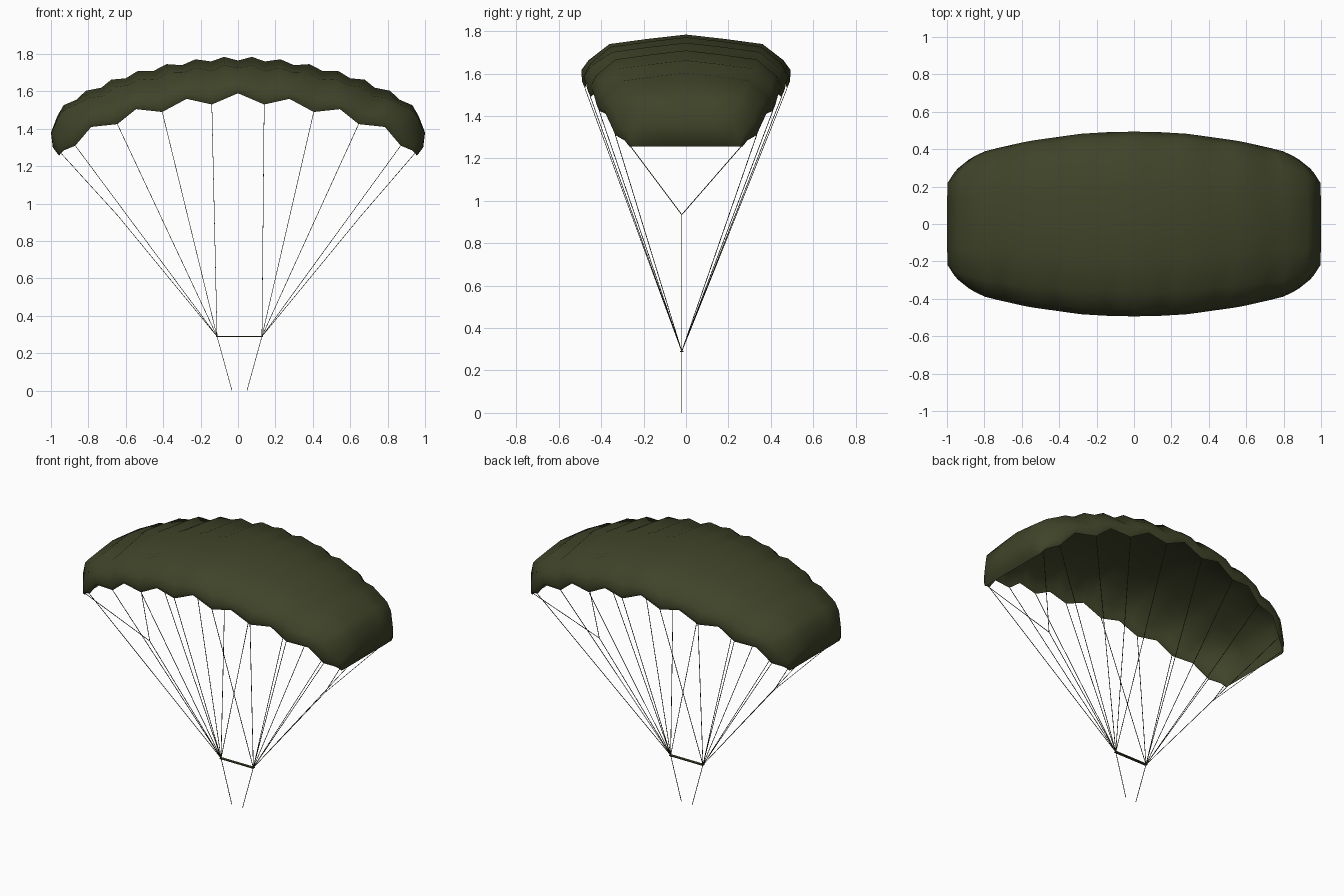
import bpy, bmesh
from mathutils import Vector

if "Cube" in bpy.data.objects:
    bpy.data.objects.remove(bpy.data.objects["Cube"])


def material(name, rgb):
    m = bpy.data.materials.new(name)
    m.diffuse_color = (*rgb, 1)
    m.use_nodes = True
    m.node_tree.nodes["Principled BSDF"].inputs["Base Color"].default_value = m.diffuse_color
    return m


OLIVE = material("olive fabric", (0.051, 0.057, 0.022))
CORD = material("dark olive cord", (0.03, 0.033, 0.016))


def finish(bm, name, mat, smooth=False):
    me = bpy.data.meshes.new(name)
    bmesh.ops.recalc_face_normals(bm, faces=bm.faces)
    bm.to_mesh(me)
    bm.free()
    me.materials.append(mat)
    for p in me.polygons:
        p.use_smooth = smooth
    ob = bpy.data.objects.new(name, me)
    bpy.context.collection.objects.link(ob)
    return ob


# Canopy seams from the middle to the tip: crest x, z, hem x, z, half depth
SEAMS = [
    (0.00, 1.765, 0.00, 1.59, 0.489), (0.145, 1.76, 0.14, 1.53, 0.486),
    (0.30, 1.74, 0.275, 1.56, 0.478), (0.45, 1.71, 0.405, 1.49, 0.46),
    (0.60, 1.67, 0.545, 1.505, 0.44), (0.73, 1.62, 0.645, 1.425, 0.418),
    (0.865, 1.555, 0.785, 1.41, 0.385), (0.965, 1.47, 0.87, 1.31, 0.34),
    (1.00, 1.38, 0.93, 1.285, 0.295), (0.99, 1.30, 0.95, 1.265, 0.275),
    (0.957, 1.257, 0.955, 1.257, 0.265),
]
# Section from crest to hem: depth share, height share, bulge share
SECTION = [(0, 1, 1), (0.37, 0.9, 1), (0.74, 0.78, 1),
           (0.94, 0.42, 0.7), (1.01, 0.15, 0.3), (0.98, 0, 0)]


def section(seam, flat, bulge):
    cx, cz, ex, ez, w = seam
    out = Vector((cx * 0.7, 0, cz - 1.0)).normalized() * bulge
    pts = []
    for a, b, k in SECTION:
        if a < 0.8:
            b = 1 - (1 - b) * flat
        pts.append(Vector((ex + (cx - ex) * b, w * a, ez + (cz - ez) * b)) + out * k)
    return [Vector((p.x, -p.y, p.z)) for p in reversed(pts[1:])] + pts


half = []
for i, s in enumerate(SEAMS):
    flat = 1 if i < 6 else max(0.15, 1 - 0.4 * (i - 5))
    half.append(section(s, flat, 0))
    if i < 7:   # puffed cell between two seams
        mid = [(p + q) / 2 for p, q in zip(s, SEAMS[i + 1])]
        half.append(section(mid, flat, 0.022))
columns = [[Vector((-p.x, p.y, p.z)) for p in c] for c in reversed(half[1:])] + half

# Canopy: open shell with puffed cells and a zigzag hem
bm = bmesh.new()
grid = [[bm.verts.new(p) for p in c] for c in columns]
for c, d in zip(grid, grid[1:]):
    for j in range(len(c) - 1):
        bm.faces.new((c[j], d[j], d[j + 1], c[j + 1]))
bmesh.ops.remove_doubles(bm, verts=bm.verts, dist=0.0005)
canopy = finish(bm, "canopy", OLIVE, True)

# Suspension lines
CX, CY = 0.008, -0.02


def cord(bm, a, b, r=0.0014):
    a, b = Vector(a), Vector(b)
    d = (b - a).normalized()
    u = d.cross(Vector((0, 1, 0))).normalized() * r
    v = d.cross(u).normalized() * r
    rings = [[bm.verts.new(p + o) for o in (u + v, v - u, -u - v, u - v)] for p in (a, b)]
    for i in range(4):
        j = (i + 1) % 4
        bm.faces.new((rings[0][i], rings[0][j], rings[1][j], rings[1][i]))
    bm.faces.new(rings[0][::-1])
    bm.faces.new(rings[1])


for side, label in ((-1, "left"), (1, "right")):
    riser = (CX + side * 0.12, CY, 0.29)
    bm = bmesh.new()
    for i in (1, 3, 5, 7):
        _, _, ex, ez, w = SEAMS[i]
        for sy in (-1, 1):
            cord(bm, riser, (side * ex, sy * w * 0.98, ez))
    # forked line to the wing tip
    fork = (CX + side * 0.65, CY, 0.935)
    cord(bm, riser, fork)
    for sy in (-1, 1):
        cord(bm, fork, (side * 0.945, sy * 0.27, 1.268))
    finish(bm, label + "_suspension_lines", CORD)
    # harness line to the load
    bm = bmesh.new()
    cord(bm, riser, (CX + side * 0.04, CY, 0))
    finish(bm, label + "_harness_line", CORD)

# Spreader bar between the risers
bm = bmesh.new()
bmesh.ops.create_cube(bm, size=1)
for v in bm.verts:
    v.co = Vector((CX + v.co.x * 0.25, CY + v.co.y * 0.018, 0.29 + v.co.z * 0.006))
finish(bm, "spreader_bar", OLIVE)
